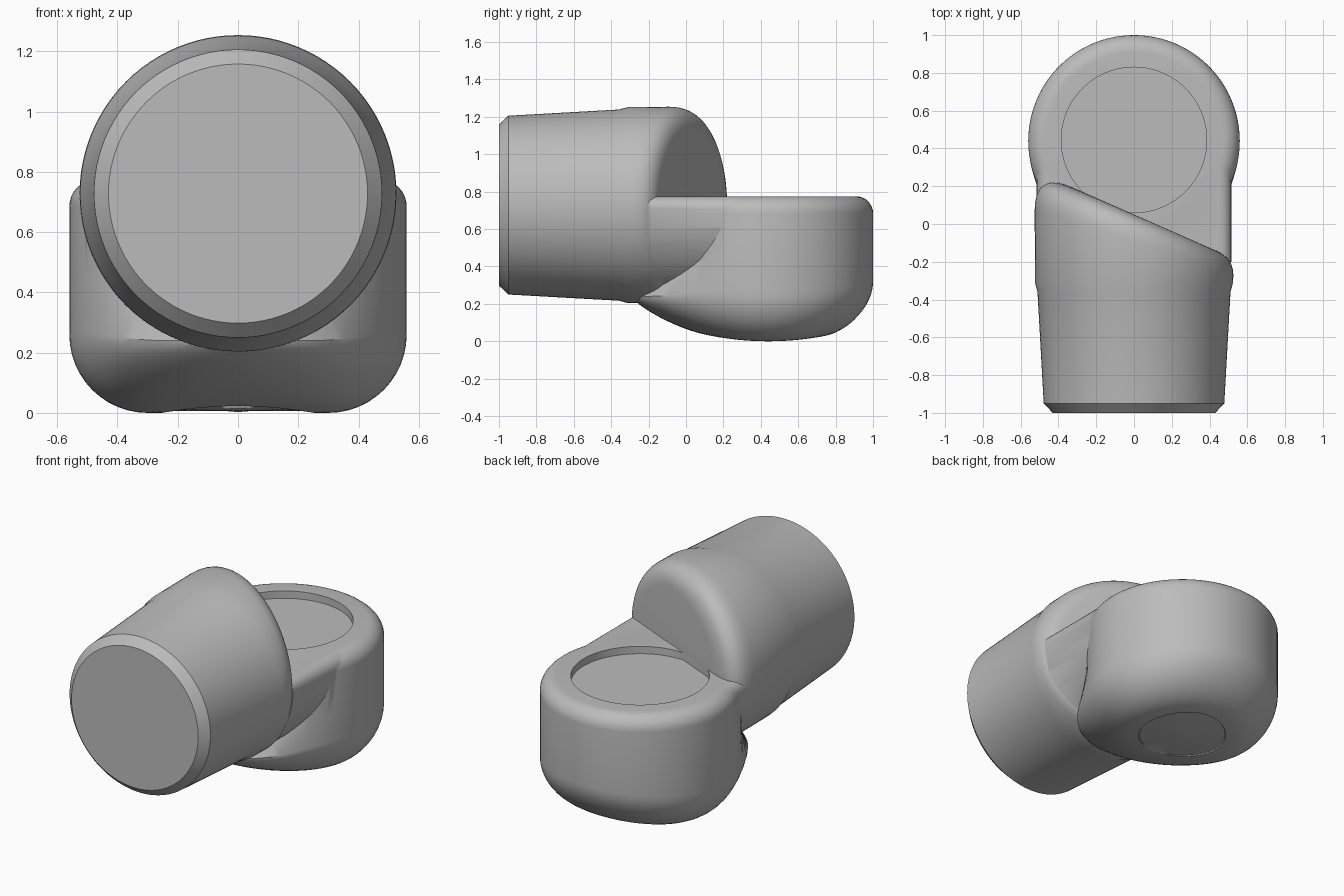
import bpy, bmesh
from math import sin, cos, pi, atan, tan, hypot, sqrt

cube = bpy.data.objects.get("Cube")
if cube:
    bpy.data.objects.remove(cube)

SIDES = 96
AXIS_Z = 0.728      # height of the tapered body's axis
HEAD_Y = 0.44       # centre of the upright head
HEAD_R = 0.56
TOP_Z = 0.775

grey = bpy.data.materials.new("plain_grey")
grey.use_nodes = True
grey.diffuse_color = (0.5, 0.5, 0.5, 1)
grey.node_tree.nodes["Principled BSDF"].inputs["Base Color"].default_value = (0.5, 0.5, 0.5, 1)


def make_object(name, rings):
    """Skin a stack of closed rings and cap both ends."""
    bm = bmesh.new()
    loops = [[bm.verts.new(p) for p in ring] for ring in rings]
    for a, b in zip(loops, loops[1:]):
        n = len(a)
        for i in range(n):
            j = (i + 1) % n
            bm.faces.new((a[i], a[j], b[j], b[i]))
    bm.faces.new(loops[0])
    bm.faces.new(loops[-1])
    bmesh.ops.recalc_face_normals(bm, faces=bm.faces)
    mesh = bpy.data.meshes.new(name)
    bm.to_mesh(mesh)
    bm.free()
    mesh.materials.append(grey)
    obj = bpy.data.objects.new(name, mesh)
    bpy.context.collection.objects.link(obj)
    return obj


def combine(target, other, operation):
    """Apply a boolean and discard the second object."""
    mod = target.modifiers.new("join", 'BOOLEAN')
    mod.operation = operation
    mod.solver = 'EXACT'
    mod.object = other
    bpy.context.view_layer.objects.active = target
    bpy.ops.object.modifier_apply(modifier=mod.name)
    bpy.data.objects.remove(other)


angles = [2 * pi * i / SIDES for i in range(SIDES)]

# Tapered body with a chamfered front and a rounded, slanted back
taper = [(0.43, -1), (0.478, -0.95), (0.511, -0.36), (0.524, -0.31)]
body_r, fillet, slant = 0.526, 0.14, -0.44


def slanted_point(a, t):
    """Point on the fillet between the side and the slanted end."""
    m = slant * cos(a)
    off = fillet / tan((pi / 2 - atan(m)) / 2)
    corner = (body_r, 0.05 + m * body_r)
    start = (body_r, corner[1] - off)
    k = off / hypot(1, m)
    end = (body_r - k, corner[1] - k * m)
    w = ((1 - t) ** 2, 2 * t * (1 - t), t * t)
    r, y = (w[0] * start[i] + w[1] * corner[i] + w[2] * end[i] for i in (0, 1))
    return (r * cos(a), y, AXIS_Z + r * sin(a))


body_rings = [[(r * cos(a), y, AXIS_Z + r * sin(a)) for a in angles] for r, y in taper]
body_rings += [[slanted_point(a, k / 10) for a in angles] for k in range(11)]
body = make_object("tapered_body", body_rings)

# Upright head: domed bottom, soft lower edge, rounded rim
low, rim, steps = 0.26, 0.09, 12
profile = [(0.03, 0.006), (0.14, 0.006), (0.25, 0.006), (0.254, 0)]
for k in range(steps + 1):
    a = pi / 2 * k / steps
    profile.append((HEAD_R - low + low * sin(a), low * (1 - cos(a))))
profile.append((HEAD_R, 0.42))
for k in range(9):
    a = pi / 2 * k / 8
    profile.append((HEAD_R - rim + rim * cos(a), TOP_Z - rim + rim * sin(a)))


def head_point(a, r, z):
    """Arch the underside and stretch its front towards the body."""
    if z < 0.3:
        front = max(0, -sin(a)) ** 4
        r *= 1 + 0.3 * front * (r / HEAD_R) ** 2
        z *= 1 - 0.6 * front
    y = r * sin(a)
    z += y * y / 3.2 * max(0, 1 - z / 0.6)
    return (r * cos(a), HEAD_Y + y, z)


head = make_object("round_head", [[head_point(a, r, z) for a in angles] for r, z in profile])

# Flat-topped neck joining body and head
neck_r, edge = 0.515, 0.06
shoulder = TOP_Z - edge
section = [(neck_r * cos(a), AXIS_Z + neck_r * sin(a))
           for a in (-pi + pi * k / 64 for k in range(65))]
section = [(x, min(z, shoulder)) for x, z in section]
for side in (1, -1):
    arc = [pi / 2 * k / 6 for k in range(1, 7)]
    corner = [(side * (neck_r - edge + edge * cos(a)), shoulder + (edge - 0.001) * sin(a)) for a in arc]
    section += corner if side > 0 else corner[::-1]
neck = make_object("neck", [[(x, y, z) for x, z in section] for y in (-0.2, 0.38)])

combine(head, neck, 'UNION')

# Round recess in the top of the head
recess_r = 0.385
cutter = make_object("recess_cutter", [
    [(recess_r * cos(a), HEAD_Y + 0.005 + recess_r * sin(a), z) for a in angles]
    for z in (TOP_Z - 0.045, TOP_Z + 0.01)])
combine(head, cutter, 'DIFFERENCE')
combine(head, body, 'UNION')
head.name = "angled_housing"

bpy.ops.object.select_all(action='DESELECT')
head.select_set(True)
bpy.context.view_layer.objects.active = head
bpy.ops.object.shade_smooth_by_angle(angle=0.5)
